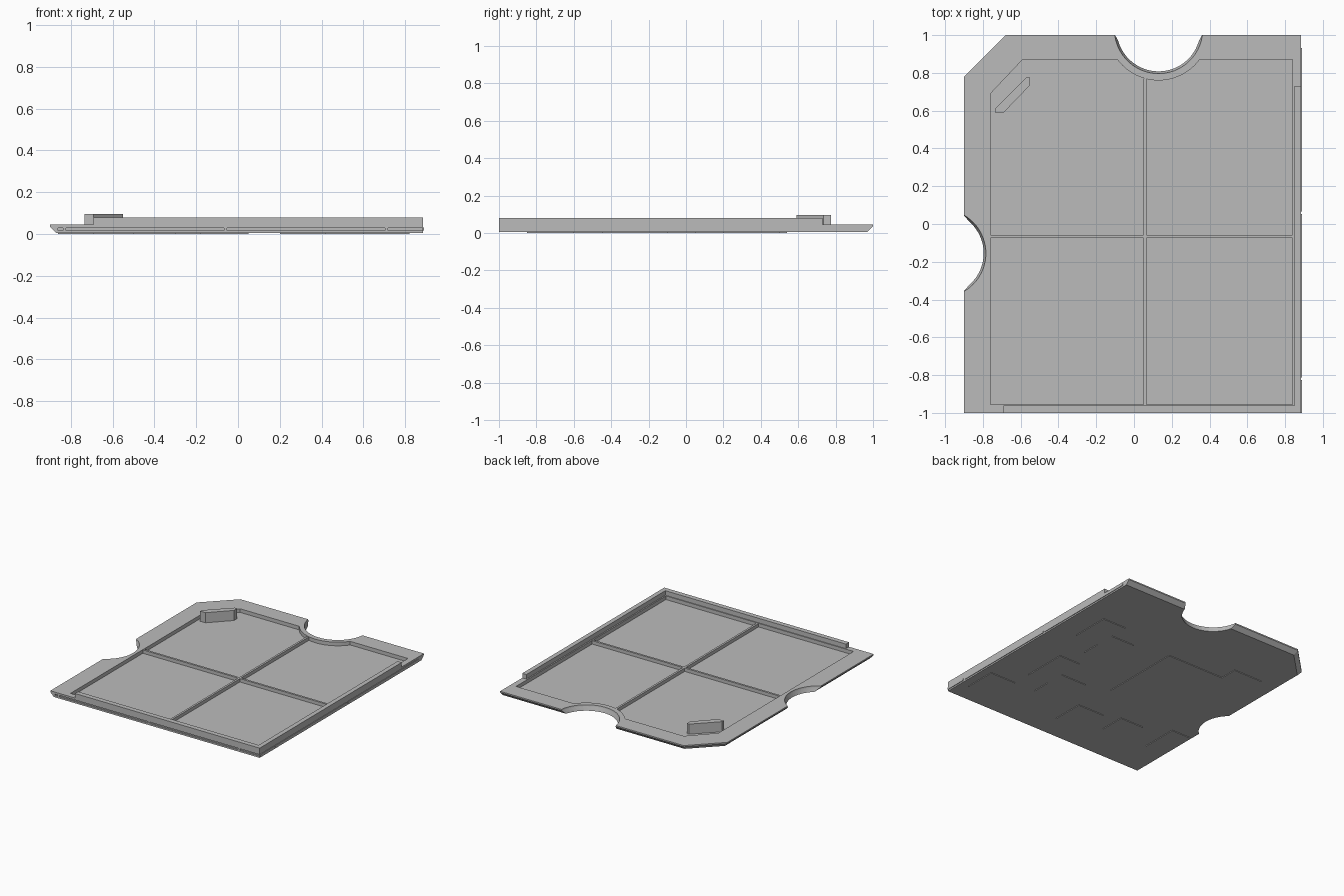
import bpy
import bmesh
import math

cube = bpy.data.objects.get("Cube")
if cube:
    bpy.data.objects.remove(cube, do_unlink=True)

grey = bpy.data.materials.new("matte grey")
grey.use_nodes = True
COLOUR = (0.5, 0.5, 0.5, 1)
grey.diffuse_color = COLOUR
grey.node_tree.nodes["Principled BSDF"].inputs["Base Color"].default_value = COLOUR

RIM, FLOOR, UNDER, WALL = 0.045, 0.017, 0.005, 0.08
FRONT, RIGHT = -1.0, 0.885
BACK_NOTCH = (0.13, 1.03)
SIDE_NOTCH = (-1.018, -0.155)


def loft(name, rings):
    """Solid through matching rings, given as (points, z)."""
    bm = bmesh.new()
    loops = [[bm.verts.new((x, y, z)) for x, y in pts] for pts, z in rings]
    n = len(loops[0])
    bm.faces.new(loops[0][::-1])
    bm.faces.new(loops[-1])
    for low, high in zip(loops, loops[1:]):
        for i in range(n):
            j = (i + 1) % n
            bm.faces.new((low[i], low[j], high[j], high[i]))
    bmesh.ops.recalc_face_normals(bm, faces=bm.faces)
    mesh = bpy.data.meshes.new(name)
    bm.to_mesh(mesh)
    bm.free()
    mesh.materials.append(grey)
    obj = bpy.data.objects.new(name, mesh)
    bpy.context.collection.objects.link(obj)
    return obj


def prism(name, pts, z0, z1):
    return loft(name, [(pts, z0), (pts, z1)])


def box(name, x0, x1, y0, y1, z0, z1):
    return prism(name, [(x0, y0), (x1, y0), (x1, y1), (x0, y1)], z0, z1)


def cut(target, cutter):
    mod = target.modifiers.new("cut", "BOOLEAN")
    mod.operation, mod.solver, mod.object = "DIFFERENCE", "EXACT", cutter
    bpy.context.view_layer.objects.active = target
    bpy.ops.object.modifier_apply(modifier=mod.name)
    bpy.data.objects.remove(cutter, do_unlink=True)


def arc(centre, r, a0, a1, steps=24):
    return [(centre[0] + r * math.cos(a0 + (a1 - a0) * i / steps),
             centre[1] + r * math.sin(a0 + (a1 - a0) * i / steps))
            for i in range(steps + 1)]


def back_arc(r, y):
    a = math.asin((BACK_NOTCH[1] - y) / r)
    return arc(BACK_NOTCH, r, -a, a - math.pi)


def side_arc(r, x):
    a = math.acos((x - SIDE_NOTCH[0]) / r)
    return arc(SIDE_NOTCH, r, a, -a)


def outline(inset, r):
    """Panel edge; only the back and -x edges are inset."""
    left, back = -0.9 + inset, 1 - inset
    diagonal = 1.68 - inset * math.sqrt(2)
    return ([(left, FRONT), (RIGHT, FRONT), (RIGHT, back)]
            + back_arc(r, back)
            + [(back - diagonal, back), (left, left + diagonal)]
            + side_arc(r, left))


# Panel with undercut edges and a shallow pocket
panel = loft("panel", [(outline(0.03, 0.222), UNDER),
                       (outline(0, 0.232), 0.035),
                       (outline(0, 0.234), RIM)])
pocket = ([(-0.76, -0.955), (0.84, -0.955), (0.84, 0.87)]
          + back_arc(0.27, 0.87) + [(-0.59, 0.87), (-0.76, 0.69)])
cut(panel, prism("pocket_cutter", pocket, FLOOR, 0.1))

# Joining groove along the front edge, with small pegs
cut(panel, box("groove_cutter", -0.86, 1, -1.1, -0.99, 0.018, 0.03))
for x in (-0.83, -0.06, 0.71):
    box("groove_peg", x - 0.008, x + 0.008, -0.995, FRONT, 0.017, 0.031)

# Joining ridge along the side edge, broken by gaps
gap = 0.007
stops = (FRONT - gap, -0.82, 0.06, 0.94)
for a, b in zip(stops, stops[1:]):
    ridge = box("edge_ridge", RIGHT - 0.003, 0.89, a + gap, b - gap, 0.016, 0.031)

# Raised L-shaped wall on the front and side
prism("corner_wall", [(-0.69, FRONT), (RIGHT, FRONT), (RIGHT, 0.73), (0.85, 0.73),
                      (0.85, -0.962), (-0.69, -0.962)], RIM - 0.001, WALL)

# Crossed stiffening ribs
box("long_rib", 0.051, 0.067, -0.957, 0.77, FLOOR - 0.002, RIM - 0.002)
box("cross_rib", -0.762, 0.842, -0.073, -0.057, FLOOR - 0.002, RIM - 0.002)

# Diagonal corner stop
prism("corner_stop", [(-0.735, 0.59), (-0.69, 0.59), (-0.55, 0.735), (-0.55, 0.775),
                      (-0.57, 0.775), (-0.735, 0.61)], FLOOR - 0.002, 0.095)

# Thin plating on the underside
plates = [
    (-0.48, 0.01, -0.25, 0.4), (-0.73, -0.48, 0.23, 0.54),
    (-0.86, -0.69, -0.69, -0.4), (-0.18, 0.05, -0.8, -0.55),
    (0.2, 0.42, -0.6, -0.3), (0.42, 0.6, -0.45, -0.1),
    (0.3, 0.5, 0.05, 0.35), (0.5, 0.7, 0.2, 0.5),
    (0.6, 0.82, -0.85, -0.6), (-0.5, -0.3, -0.7, -0.5),
]
for x0, x1, y0, y1 in plates:
    box("under_plate", x0, x1, y0, y1, 0, UNDER + 0.002)
